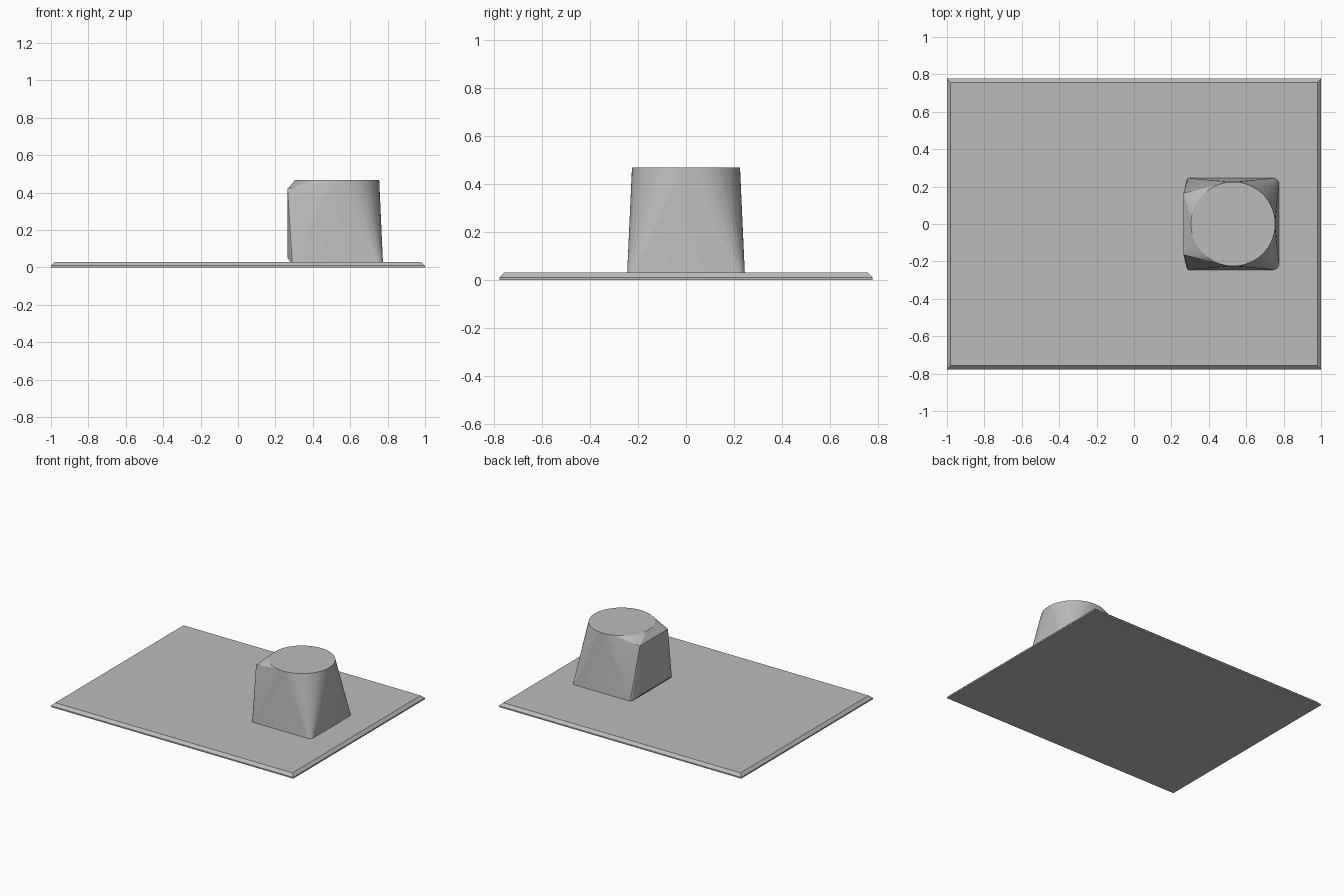
import bpy, bmesh
from math import sin, cos, pi

cube = bpy.data.objects.get("Cube")
if cube:
    bpy.data.objects.remove(cube, do_unlink=True)

grey = bpy.data.materials.new("mid grey")
grey.use_nodes = True
colour = (0.5, 0.5, 0.5, 1)
grey.diffuse_color = colour
grey.node_tree.nodes["Principled BSDF"].inputs["Base Color"].default_value = colour


def hull(name, points):
    """Make a solid wrapped tightly around the given points."""
    bm = bmesh.new()
    for p in points:
        bm.verts.new(p)
    result = bmesh.ops.convex_hull(bm, input=bm.verts[:])
    loose = {v for v in result["geom_interior"] if isinstance(v, bmesh.types.BMVert)}
    bmesh.ops.delete(bm, geom=list(loose), context="VERTS")
    bmesh.ops.dissolve_limit(bm, angle_limit=0.005, verts=bm.verts[:], edges=bm.edges[:])
    bmesh.ops.recalc_face_normals(bm, faces=bm.faces[:])
    mesh = bpy.data.meshes.new(name)
    bm.to_mesh(mesh)
    bm.free()
    mesh.materials.append(grey)
    obj = bpy.data.objects.new(name, mesh)
    bpy.context.collection.objects.link(obj)
    return obj


def rectangle(half_x, half_y, z):
    return [(sx * half_x, sy * half_y, z) for sx in (-1, 1) for sy in (-1, 1)]


# Flat plate with a chamfered upper rim
hull("base_plate", rectangle(1, 0.777, 0) + rectangle(1, 0.777, 0.01)
     + rectangle(0.98, 0.757, 0.03))

# Block blending from a rounded square foot to a round top
segments = 64
points = [(0.53 + 0.225 * cos(2 * pi * i / segments),
           0.225 * sin(2 * pi * i / segments), 0.467) for i in range(segments)]
radius = 0.03
for side in (-1, 1):
    # Rounded foot corners on the right-hand end
    for i in range(7):
        a = pi / 2 * i / 6
        points.append((0.745 + radius * cos(a), side * (0.215 + radius * sin(a)), 0.028))
    # Foot corner and upright end face on the other end
    points += [(0.29, side * 0.245, 0.028), (0.282, side * 0.235, 0.028),
               (0.265, side * 0.165, 0.05), (0.265, side * 0.165, 0.42),
               (0.285, side * 0.165, 0.028)]
block = hull("tapered_block", points)

# Soft shading on the curved corners, sharp edges elsewhere
bpy.ops.object.select_all(action="DESELECT")
block.select_set(True)
bpy.context.view_layer.objects.active = block
bpy.ops.object.shade_smooth_by_angle(angle=0.12)
